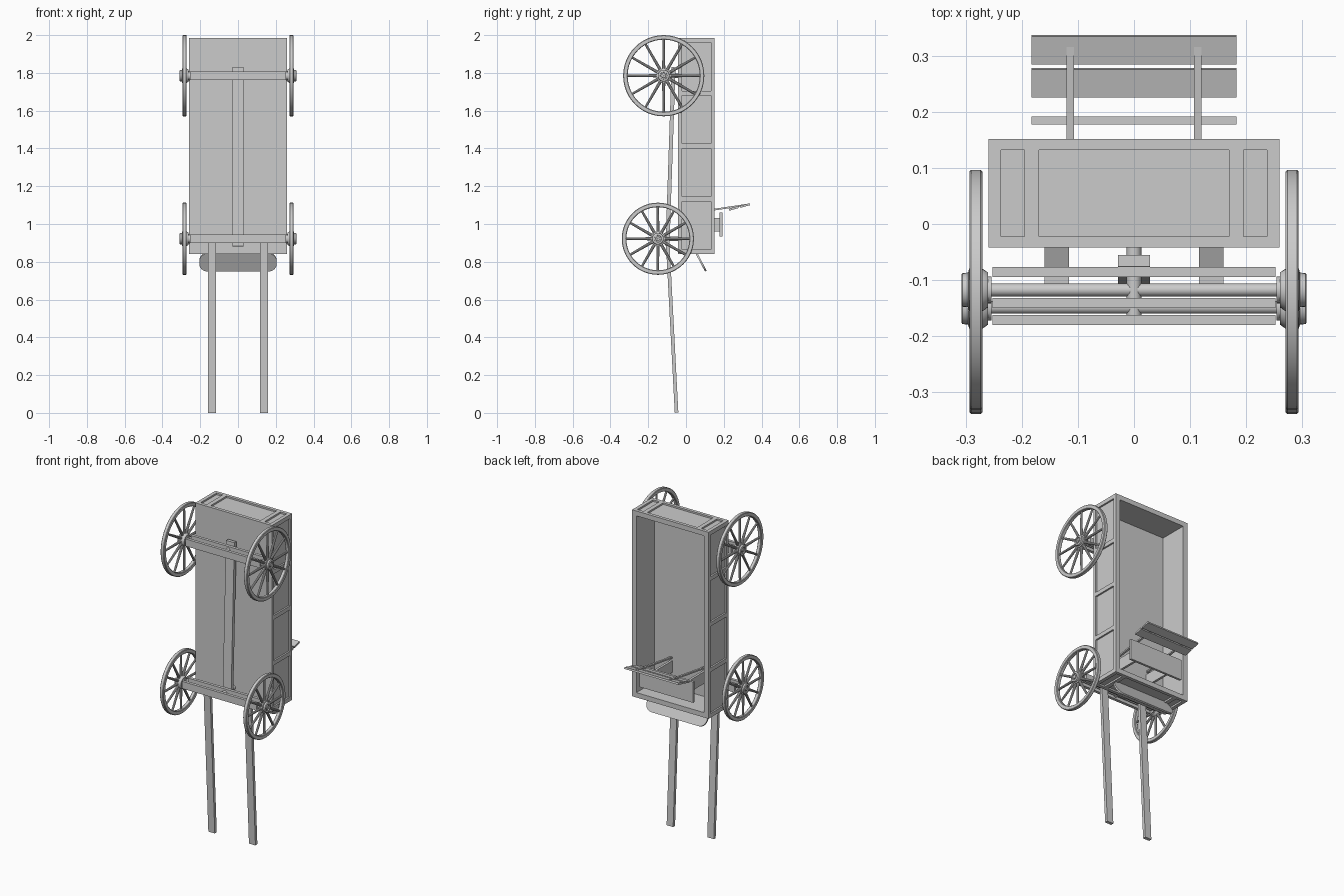
import bpy, bmesh, math
from mathutils import Vector, Matrix

if "Cube" in bpy.data.objects:
    bpy.data.objects.remove(bpy.data.objects["Cube"])


def finish(name, bm, smooth=False):
    bmesh.ops.recalc_face_normals(bm, faces=bm.faces)
    me = bpy.data.meshes.new(name)
    bm.to_mesh(me)
    bm.free()
    ob = bpy.data.objects.new(name, me)
    bpy.context.collection.objects.link(ob)
    if smooth:
        bpy.ops.object.select_all(action='DESELECT')
        ob.select_set(True)
        bpy.context.view_layer.objects.active = ob
        bpy.ops.object.shade_smooth_by_angle(angle=math.radians(35))
    return ob


def add_box(bm, x, y, z):
    c = Vector(((x[0] + x[1]) / 2, (y[0] + y[1]) / 2, (z[0] + z[1]) / 2))
    s = (abs(x[1] - x[0]), abs(y[1] - y[0]), abs(z[1] - z[0]), 1)
    bmesh.ops.create_cube(bm, size=1, matrix=Matrix.Translation(c) @ Matrix.Diagonal(s))


def boxes(name, items):
    bm = bmesh.new()
    for it in items:
        add_box(bm, *it)
    return finish(name, bm)


def bar(name, x, w, p, q, t):
    """Rectangular bar centred on x, running from p to q in the (y, z) plane."""
    p, q = Vector(p), Vector(q)
    d = q - p
    m = (Matrix.Translation((x, (p.x + q.x) / 2, (p.y + q.y) / 2))
         @ Matrix.Rotation(-math.atan2(d.x, d.y), 4, 'X') @ Matrix.Diagonal((w, t, d.length, 1)))
    bm = bmesh.new()
    bmesh.ops.create_cube(bm, size=1, matrix=m)
    return finish(name, bm)


def add_lathe(bm, prof, n):
    """Closed (x, radius) profile revolved about the x axis."""
    rings = [[bm.verts.new((x, r * math.cos(a), r * math.sin(a))) for x, r in prof]
             for a in (2 * math.pi * i / n for i in range(n))]
    k = len(prof)
    for i in range(n):
        a, b = rings[i], rings[(i + 1) % n]
        for j in range(k):
            bm.faces.new((a[j], a[(j + 1) % k], b[(j + 1) % k], b[j]))


def add_rod(bm, p, q, r1, r2, n):
    p, q = Vector(p), Vector(q)
    m = Matrix.Translation((p + q) / 2) @ (q - p).to_track_quat('Z', 'Y').to_matrix().to_4x4()
    bmesh.ops.create_cone(bm, cap_ends=True, segments=n, radius1=r1, radius2=r2,
                          depth=(q - p).length, matrix=m)


# Wagon body: floor, four walls with raised frames around recessed panels
X, Y0, Y1, Z0, Z1 = 0.26, -0.042, 0.152, 0.84, 1.985
T, D = 0.03, 0.01
boxes("floor", [((-X + D, X - D), (Y0, Y0 + 0.02), (Z0 + D, Z1 - D))])
for s, nm in ((-1, "left"), (1, "right")):
    o, i, k = s * X, s * (X - D), s * (X - T)
    parts = [((i, k), (Y0, Y1), (Z0 + D, Z1 - D)),
             ((o, i), (Y0, Y0 + 0.02), (Z0, Z1)), ((o, i), (Y1 - 0.02, Y1), (Z0, Z1))]
    for f in range(5):
        z = Z0 + 0.0125 + (Z1 - Z0 - 0.025) * f / 4
        parts.append(((o, i), (Y0 + 0.02, Y1 - 0.02), (z - 0.0125, z + 0.0125)))
    boxes(nm + "_side_wall", parts)
for o, s, nm in ((Z0, 1, "front"), (Z1, -1, "rear")):
    i, k = o + s * D, o + s * T
    xi = X - D
    parts = [((-X + T, X - T), (Y0, Y1), (i, k)),
             ((-xi, xi), (Y0, Y0 + 0.02), (o, i)), ((-xi, xi), (Y1 - 0.02, Y1), (o, i))]
    for a, b in ((-xi, -0.238), (-0.196, -0.17), (0.17, 0.196), (0.238, xi)):
        parts.append(((a, b), (Y0 + 0.02, Y1 - 0.02), (o, i)))
    boxes(nm + "_end_wall", parts)


# Wheels: rim, twelve spokes and stepped hub
def wheel(name, side, y, z, R):
    bm = bmesh.new()
    h = 0.0115
    add_lathe(bm, [(-h, R - 0.003), (-h + 0.003, R), (h - 0.003, R), (h, R - 0.003),
                   (h, R - 0.021), (h - 0.003, R - 0.024), (-h + 0.003, R - 0.024), (-h, R - 0.021)], 48)
    add_lathe(bm, [(-0.028, 0.001), (-0.028, 0.024), (-0.022, 0.024), (-0.022, 0.031), (-0.012, 0.038),
                   (0.012, 0.038), (0.014, 0.031), (0.024, 0.03), (0.026, 0.027), (0.026, 0.019),
                   (0.02, 0.018), (0.02, 0.012), (0.026, 0.011), (0.026, 0.001)], 24)
    for i in range(12):
        a = math.pi * i / 6
        d = Vector((0, math.cos(a), math.sin(a)))
        add_rod(bm, d * 0.03, d * (R - 0.02), 0.0085, 0.006, 10)
    bmesh.ops.transform(bm, verts=bm.verts,
                        matrix=Matrix.Translation((side * 0.283, y, z)) @ Matrix.Diagonal((side, 1, 1, 1)))
    finish(name, bm, True)


# Axles with an upper bolster, lower beam and king pin
for nm, y, z, R in (("rear", -0.118, 1.785, 0.215), ("front", -0.149, 0.922, 0.191)):
    wheel(nm + "_left_wheel", -1, y, z, R)
    wheel(nm + "_right_wheel", 1, y, z, R)
    bm = bmesh.new()
    add_rod(bm, (-0.262, y, z), (0.262, y, z), 0.0115, 0.0115, 20)
    finish(nm + "_axle", bm, True)
    boxes(nm + "_axle_beams", [((-0.253, 0.253), (y + 0.023, y + 0.041), (z - 0.022, z + 0.022)),
                               ((-0.253, 0.253), (y - 0.032, y - 0.014), (z - 0.022, z + 0.022))])
    bm = bmesh.new()
    add_rod(bm, (0, y - 0.02, z), (0, Y0, z), 0.013, 0.013, 20)
    finish(nm + "_king_pin", bm, True)

# Reach pole joining the axles
bar("reach_pole", 0, 0.057, (-0.098, 0.882), (-0.066, 1.83), 0.021)

# Pulling shafts
for s, nm in ((-1, "left"), (1, "right")):
    bar(nm + "_shaft", s * 0.138, 0.044, (-0.05, 0.001), (-0.098, 0.92), 0.019)

# Seat: board, risers, slanted back posts and two back slats
boxes("seat_board", [((-0.183, 0.183), (0.178, 0.192), (0.933, 1.06))])
for s, nm in ((-1, "left"), (1, "right")):
    x = s * 0.114
    boxes(nm + "_seat_riser", [((x - 0.007, x + 0.007), (Y0 + 0.02, 0.178), (0.96, 1.033))])
    bar(nm + "_back_post", x, 0.013, (-0.022, 1.051), (0.317, 1.101), 0.009)
for nm, a in (("lower", 0.228), ("upper", 0.287)):
    zz = 1.076 + (a - 0.228) * 0.25
    bar(nm + "_back_slat", 0, 0.366, (a, zz), (a + 0.05, zz + 0.014), 0.011)

# Slanted dashboard with rounded corners
bm = bmesh.new()
hw, hh, r = 0.205, 0.054, 0.045
pts = []
for cx, cy, a0 in ((1, 1, 0), (-1, 1, 90), (-1, -1, 180), (1, -1, 270)):
    for k in range(7):
        a = math.radians(a0 + 15 * k)
        pts.append((cx * (hw - r) + r * math.cos(a), cy * (hh - r) + r * math.sin(a)))
f = bm.faces.new([bm.verts.new((x, -0.005, z)) for x, z in pts])
g = bmesh.ops.extrude_face_region(bm, geom=[f])
bmesh.ops.translate(bm, vec=(0, 0.01, 0), verts=[v for v in g['geom'] if isinstance(v, bmesh.types.BMVert)])
bmesh.ops.transform(bm, verts=bm.verts, matrix=Matrix.Translation((0, 0.08, 0.798))
                    @ Matrix.Rotation(math.atan2(0.05, 0.095), 4, 'X'))
finish("dashboard", bm, True)
